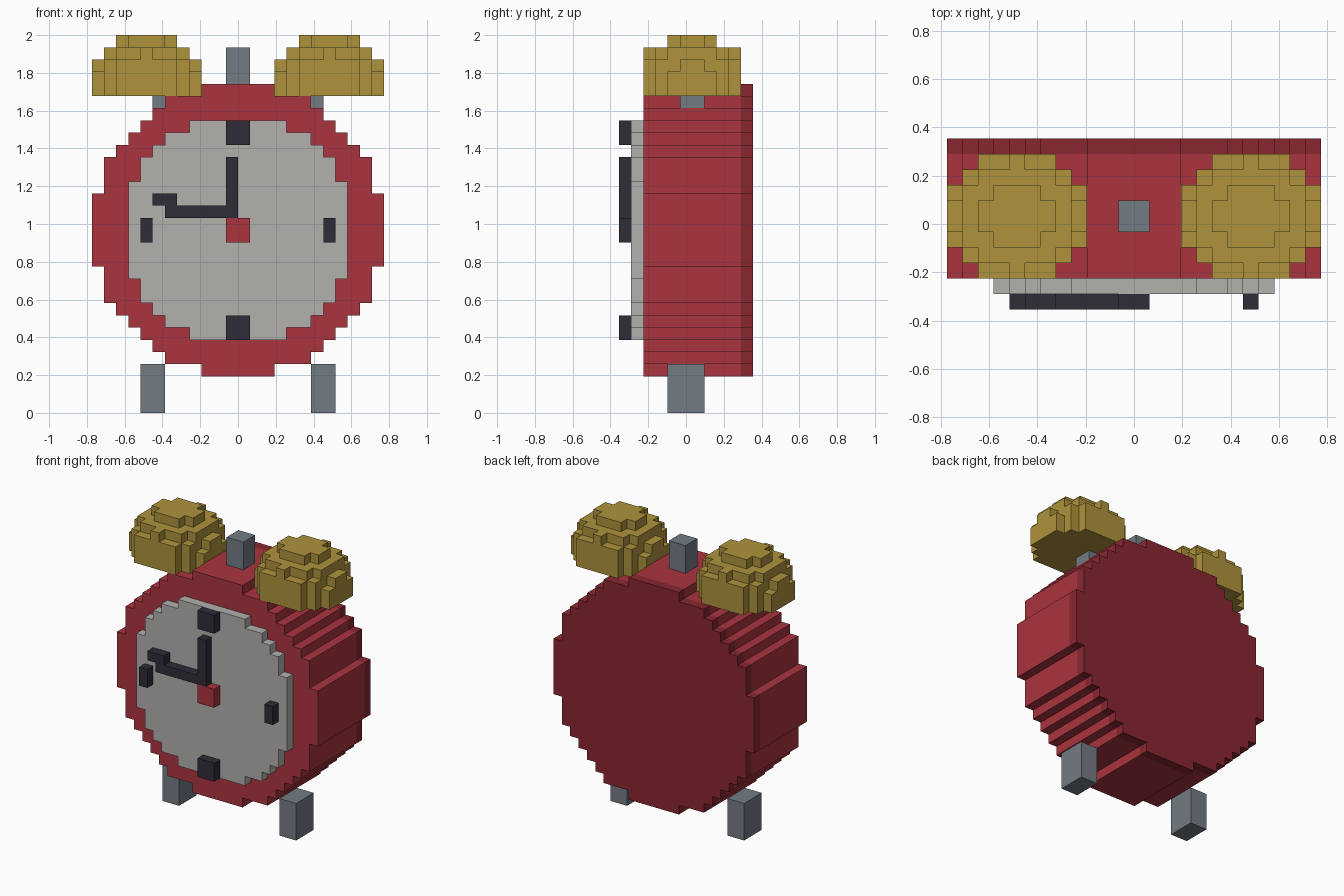
import bpy, bmesh
from mathutils import Vector

if "Cube" in bpy.data.objects:
    bpy.data.objects.remove(bpy.data.objects["Cube"])

V = 2 / 31                       # edge of one block; the model is 31 blocks tall


def material(name, rgb):
    m = bpy.data.materials.new(name)
    m.diffuse_color = (*rgb, 1)
    m.use_nodes = True
    m.node_tree.nodes["Principled BSDF"].inputs["Base Color"].default_value = m.diffuse_color
    return m


RED = material("red", (0.40, 0.035, 0.05))
DARK_RED = material("dark_red", (0.25, 0.02, 0.03))
CREAM = material("dial_grey", (0.45, 0.44, 0.42))
BLACK = material("black", (0.03, 0.025, 0.04))
GOLD = material("gold", (0.42, 0.29, 0.045))
STEEL = material("steel", (0.17, 0.20, 0.23))

AXES = [Vector(a) for a in ((1, 0, 0), (0, 1, 0), (0, 0, 1))]


def blocks(name, cells, mat):
    """Outer skin of a set of blocks; y cells are centred on whole numbers."""
    cells = set(cells)
    bm = bmesh.new()
    for c in cells:
        centre = Vector((c[0] + 0.5, c[1], c[2] + 0.5))
        for i in range(3):
            for s in (1, -1):
                n = AXES[i] * s
                if tuple(c[k] + int(n[k]) for k in range(3)) in cells:
                    continue
                u, w = AXES[(i + 1) % 3], AXES[(i + 2) % 3] * s
                quad = [(-u - w), (u - w), (u + w), (w - u)]
                bm.faces.new([bm.verts.new((centre + (n + q) / 2) * V) for q in quad])
    bmesh.ops.remove_doubles(bm, verts=bm.verts[:], dist=V * 0.01)
    bmesh.ops.dissolve_limit(bm, angle_limit=0.02, verts=bm.verts[:], edges=bm.edges[:])
    me = bpy.data.meshes.new(name)
    bm.to_mesh(me)
    bm.free()
    me.materials.append(mat)
    ob = bpy.data.objects.new(name, me)
    bpy.context.collection.objects.link(ob)
    return ob


def box(x0, x1, y0, y1, z0, z1):
    return [(x, y, z) for x in range(x0, x1) for y in range(y0, y1) for z in range(z0, z1)]


def disc(r2, y0, y1):
    """Stepped upright disc around the clock centre, 15 blocks up."""
    return [c for c in box(-12, 12, y0, y1, 3, 27)
            if (c[0] + 0.5) ** 2 + (c[2] + 0.5 - 15) ** 2 < r2]


def mirrored(cells):
    return [(-1 - x, y, z) for x, y, z in cells]


# Case, back plate and dial
blocks("case", disc(144, -3, 5), RED)
blocks("back_plate", disc(144, 5, 6), DARK_RED)
blocks("dial", disc(88, -4, -3), CREAM)

# Hour marks, hands and hub on the dial
side_mark = box(7, 8, -5, -4, 14, 16)
blocks("top_mark", box(-1, 1, -5, -4, 22, 24), BLACK)
blocks("bottom_mark", box(-1, 1, -5, -4, 6, 8), BLACK)
blocks("right_mark", side_mark, BLACK)
blocks("left_mark", mirrored(side_mark), BLACK)
blocks("hands", box(-1, 0, -5, -4, 16, 21) + box(-6, 0, -5, -4, 16, 17)
       + box(-7, -5, -5, -4, 17, 18), BLACK)
blocks("hub", box(-1, 1, -5, -4, 14, 16), RED)

# Hammer between the bells
blocks("hammer", box(-1, 1, 0, 2, 27, 30), STEEL)

# Domed bell: squared radius of each layer, bottom to top
bell = []
for k, r2 in enumerate((19, 19, 17, 12.7, 5)):
    bell += [c for c in box(3, 12, -3, 5, 26 + k, 27 + k)
             if (c[0] - 7) ** 2 + (c[1] - 0.5) ** 2 < r2]

# Paired parts
for name, cells, mat in (("bell", bell, GOLD),
                         ("bell_stem", box(6, 7, 0, 2, 25, 26), STEEL),
                         ("leg", box(6, 8, -1, 2, 0, 4), STEEL)):
    blocks("right_" + name, cells, mat)
    blocks("left_" + name, mirrored(cells), mat)
